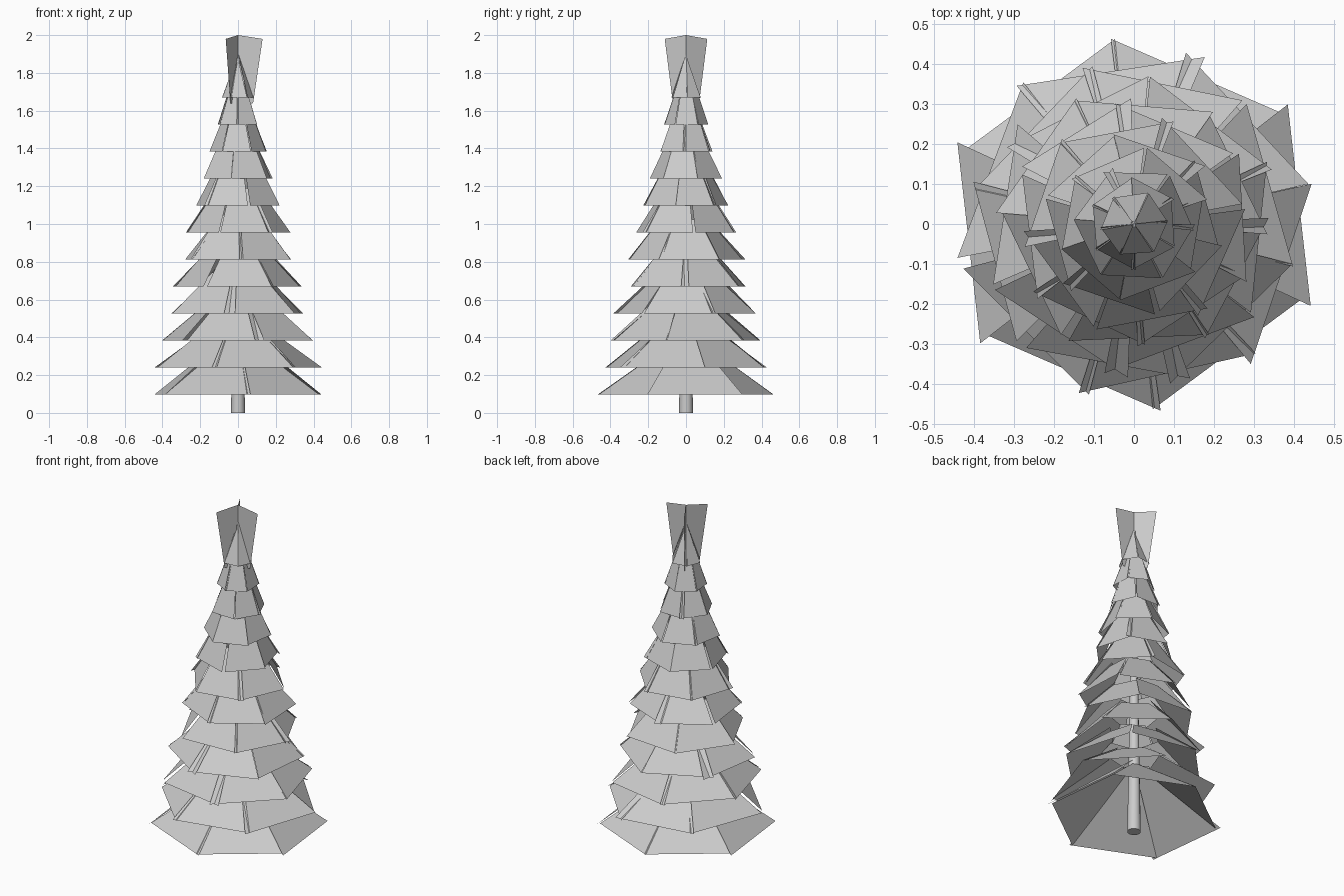
import bpy, bmesh, math, random
from mathutils import Matrix, Vector

if "Cube" in bpy.data.objects:
    bpy.data.objects.remove(bpy.data.objects["Cube"])

random.seed(4)


def finish(bm, name):
    mesh = bpy.data.meshes.new(name)
    bm.to_mesh(mesh)
    bm.free()
    obj = bpy.data.objects.new(name, mesh)
    bpy.context.collection.objects.link(obj)
    return obj


def add_card(bm, points, angle):
    rot = Matrix.Rotation(angle, 3, 'Z')
    bm.faces.new([bm.verts.new(rot @ Vector(p)) for p in points])


# Trunk: slim tapering cylinder
bpy.ops.mesh.primitive_cone_add(vertices=12, radius1=0.037, radius2=0.008,
                                depth=1.88, location=(0, 0, 0.94))
trunk = bpy.context.object
trunk.name = "trunk"
bpy.ops.object.shade_smooth_by_angle()

# Branch tiers: six overlapping sloped cards each, cut off short of the trunk under the next tier
radii = [0.475, 0.445, 0.41, 0.375, 0.34, 0.31, 0.275, 0.225, 0.19, 0.15, 0.115, 0.085]
heights = [0.34, 0.32, 0.34, 0.36, 0.37, 0.37, 0.39, 0.41, 0.41, 0.39, 0.34, 0.22]
for i, (r, h) in enumerate(zip(radii, heights)):
    z = 0.098 + 0.143 * i
    phase = math.radians(36.5 - 24.5 * i + 30)
    cut = 0.97 if i in (0, 11) else 0.22 / h
    bm = bmesh.new()
    for k in range(6):
        a = r * 0.86 * random.uniform(0.97, 1.02)
        w = r * 0.51 * random.uniform(0.97, 1.06)
        top = z + h * cut * random.uniform(0.92, 1.08)
        inner, t = a * (1 - cut), w * (1 - cut)
        turn = math.radians(random.uniform(-4, 4)) if i else 0
        add_card(bm, [(a, -w, z), (a, w, z), (inner, t, top), (inner, -t, top)],
                 phase + turn + k * math.pi / 3)
    finish(bm, f"branch_tier_{i + 1}")

# Crown: three upright wings flaring out from the axis
bm = bmesh.new()
for k in range(3):
    add_card(bm, [(0, 0, 1.62), (0.08, 0, 1.64), (0.13, 0, 1.98), (0, 0, 2.0)],
             k * math.tau / 3)
finish(bm, "crown_wings")
